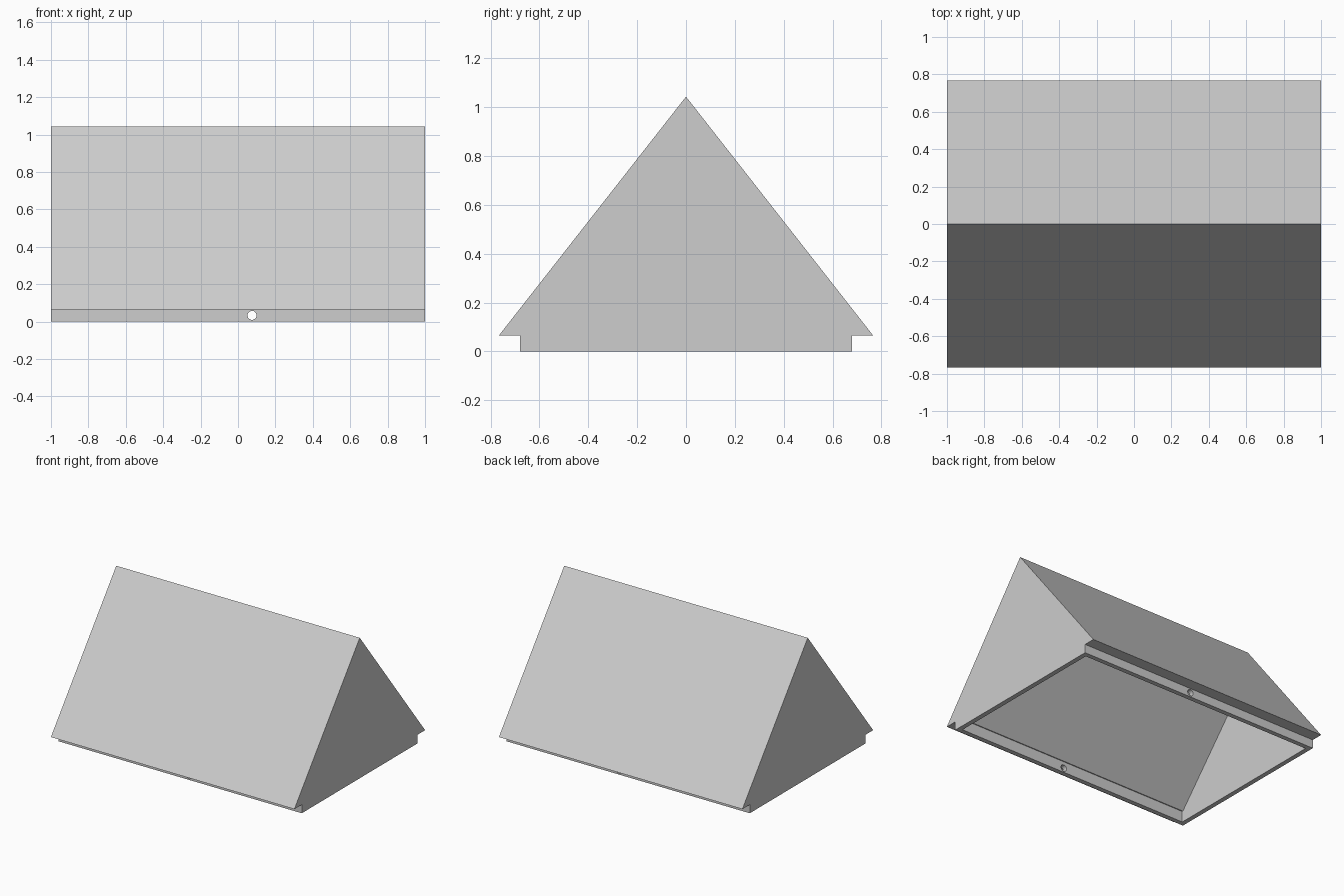
import bpy, bmesh, math
from mathutils import Matrix

cube = bpy.data.objects.get("Cube")
if cube:
    bpy.data.objects.remove(cube, do_unlink=True)

grey = bpy.data.materials.new("mid grey")
grey.use_nodes = True
colour = (0.61, 0.61, 0.61, 1)
grey.diffuse_color = colour
grey.node_tree.nodes["Principled BSDF"].inputs["Base Color"].default_value = colour


def finish(name, bm):
    bmesh.ops.recalc_face_normals(bm, faces=bm.faces)
    mesh = bpy.data.meshes.new(name)
    bm.to_mesh(mesh)
    bm.free()
    mesh.materials.append(grey)
    obj = bpy.data.objects.new(name, mesh)
    bpy.context.collection.objects.link(obj)
    return obj


def prism(name, half, apex, half_length):
    """Extrude a mirrored (y, z) profile along x."""
    outline = half + [(0, apex)] + [(-y, z) for y, z in reversed(half)]
    bm = bmesh.new()
    face = bm.faces.new([bm.verts.new((-half_length, y, z)) for y, z in outline])
    new = bmesh.ops.extrude_face_region(bm, geom=[face])["geom"]
    verts = [v for v in new if isinstance(v, bmesh.types.BMVert)]
    bmesh.ops.translate(bm, verts=verts, vec=(2 * half_length, 0, 0))
    return finish(name, bm)


def cut(target, cutter):
    cutter.hide_render = True
    mod = target.modifiers.new("cut", 'BOOLEAN')
    mod.operation = 'DIFFERENCE'
    mod.solver = 'EXACT'
    mod.object = cutter
    bpy.context.view_layer.objects.active = target
    bpy.ops.object.modifier_apply(modifier=mod.name)
    bpy.data.objects.remove(cutter, do_unlink=True)


# Gabled roof with overhanging eaves and a narrower base rim
roof = prism("roof_shell", [(0.68, 0), (0.68, 0.064), (0.767, 0.064)], 1.043, 1.0)

# Hollow inside, open at the bottom, with upright rim walls below the slopes
cut(roof, prism("cavity_cutter", [(0.645, -0.02), (0.645, 0.081), (0.638, 0.081)], 0.81, 0.965))

# Round hole through the front and back rim
bm = bmesh.new()
bmesh.ops.create_cone(bm, cap_ends=True, segments=32, radius1=0.024, radius2=0.024, depth=2,
                      matrix=Matrix.Translation((0.075, 0, 0.033)) @ Matrix.Rotation(math.pi / 2, 4, 'X'))
cut(roof, finish("hole_cutter", bm))

# Smooth hole walls, crisp edges elsewhere
bpy.ops.object.select_all(action='DESELECT')
roof.select_set(True)
bpy.context.view_layer.objects.active = roof
bpy.ops.object.shade_smooth_by_angle(angle=math.radians(30))
